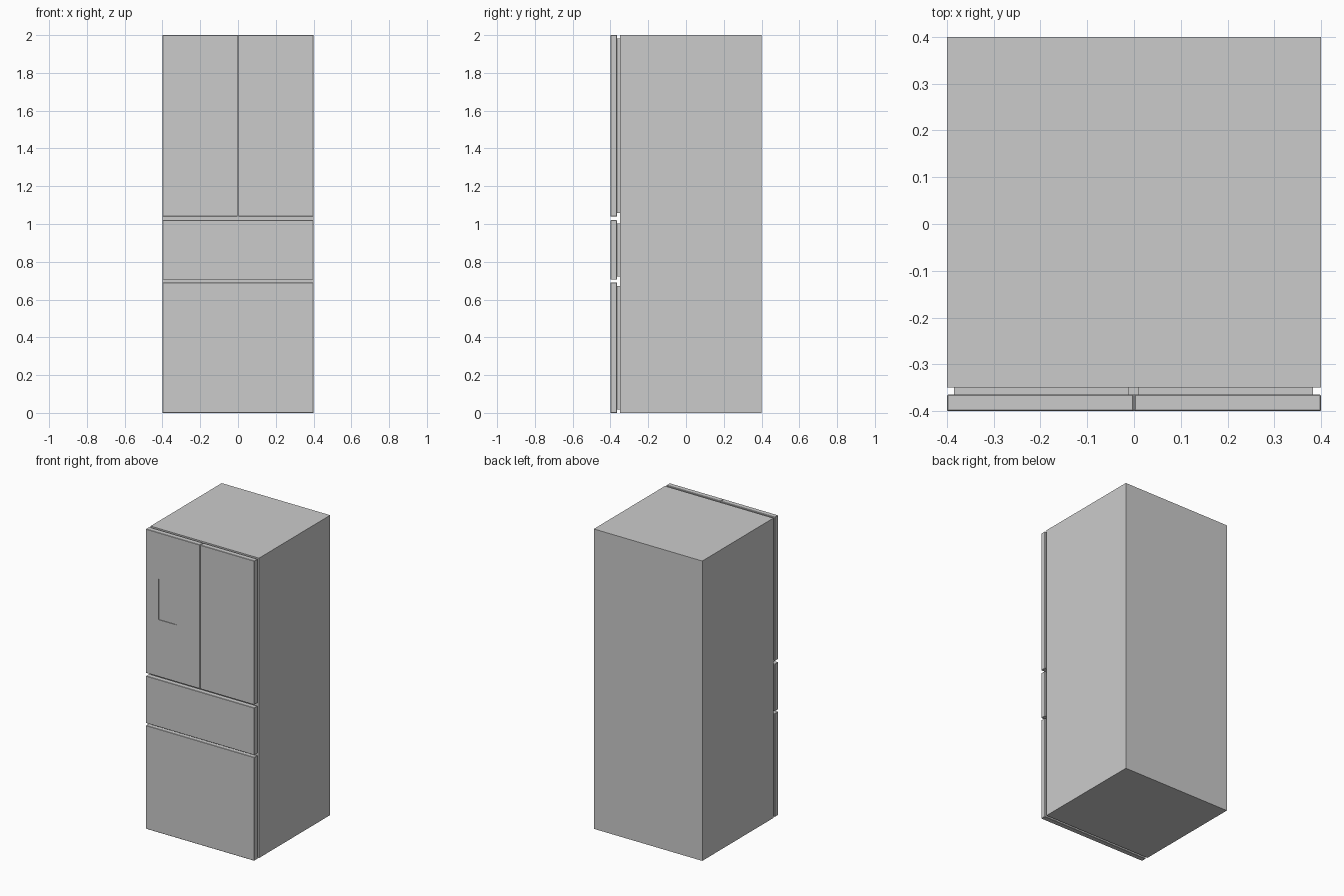
import bpy

if "Cube" in bpy.data.objects:
    bpy.data.objects.remove(bpy.data.objects["Cube"])


def box(name, x, y, z, bevel=0.0):
    """Box from (min, max) ranges, with optional small edge bevel."""
    bpy.ops.mesh.primitive_cube_add(
        size=1, location=[(r[0] + r[1]) / 2 for r in (x, y, z)])
    ob = bpy.context.object
    ob.name = name
    ob.scale = [r[1] - r[0] for r in (x, y, z)]
    bpy.ops.object.transform_apply(location=False, rotation=False, scale=True)
    if bevel:
        mod = ob.modifiers.new("edge", 'BEVEL')
        mod.width = bevel
        mod.segments = 1
        bpy.ops.object.modifier_apply(modifier=mod.name)
    return ob


FRONT, DOOR_BACK, BODY_FRONT = -0.4, -0.365, -0.35

# main cabinet
box("cabinet", (-0.4, 0.4), (BODY_FRONT, 0.4), (0, 2))

# doors and drawers, each with an inset gasket behind it
panels = {
    "left_door": ((-0.4, -0.0015), (1.04, 2.0)),
    "right_door": ((0.0015, 0.4), (1.04, 2.0)),
    "middle_drawer": ((-0.4, 0.4), (0.705, 1.02)),
    "bottom_drawer": ((-0.4, 0.4), (0.0, 0.69)),
}
inset_x = {"left_door": (0.015, 0.0095), "right_door": (0.0085, 0.017)}
fronts = {}
for name, (x, z) in panels.items():
    fronts[name] = box(name, x, (FRONT, DOOR_BACK), z, 0.002)
    a, b = inset_x.get(name, (0.015, 0.017))
    box(name + "_gasket", (x[0] + a, x[1] - b), (DOOR_BACK, BODY_FRONT),
        (z[0] + 0.018, z[1] - 0.018))

# shallow dispenser recess in the left door
cutter = box("recess_cutter", (-0.305, -0.175), (-0.45, FRONT + 0.004), (1.42, 1.69))
cutter.hide_render = True
door = fronts["left_door"]
bpy.context.view_layer.objects.active = door
mod = door.modifiers.new("dispenser_recess", 'BOOLEAN')
mod.operation = 'DIFFERENCE'
mod.solver = 'EXACT'
mod.object = cutter
bpy.ops.object.modifier_apply(modifier=mod.name)
bpy.data.objects.remove(cutter, do_unlink=True)
